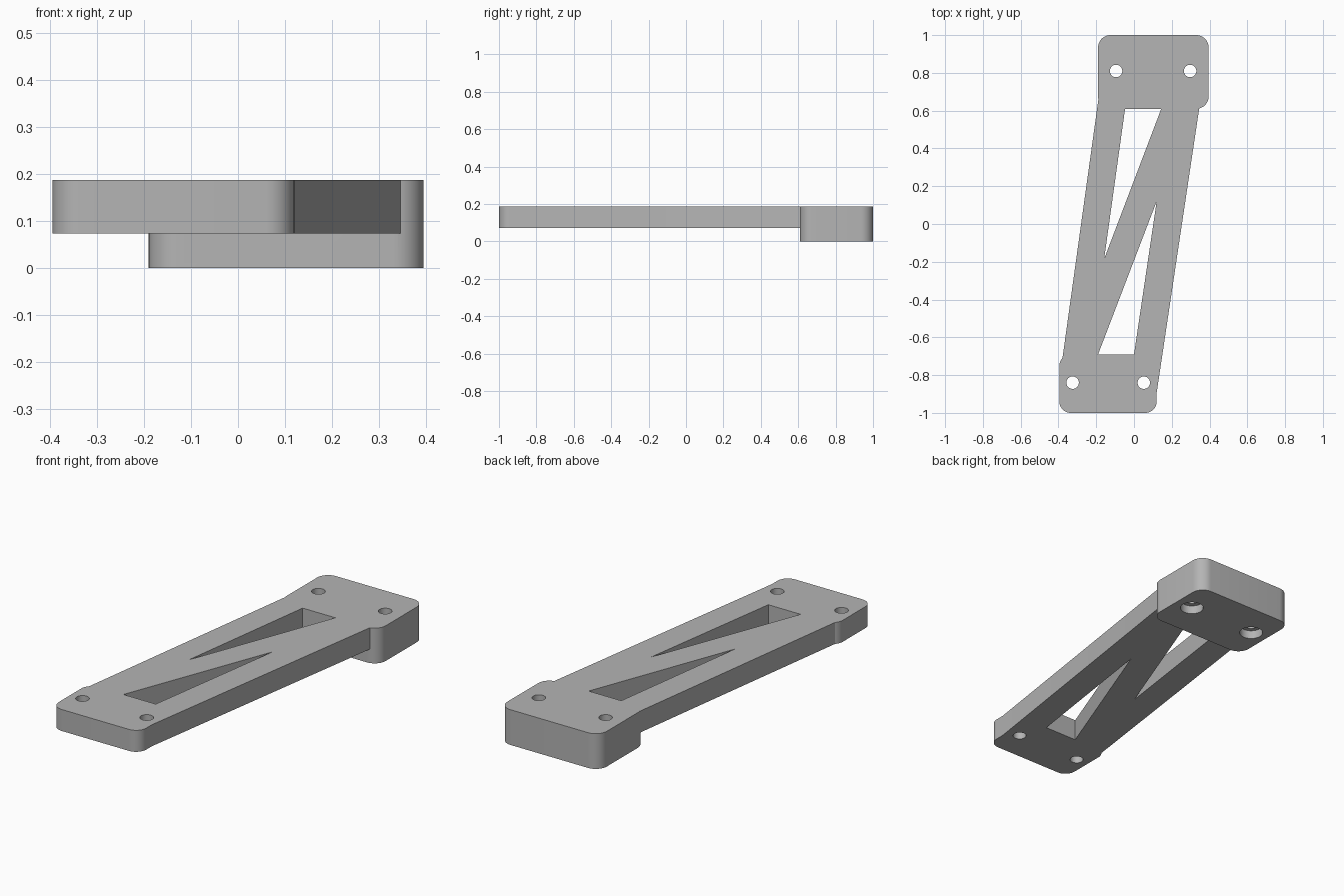
import bpy
import bmesh
from math import cos, sin, pi, radians
from mathutils import Vector

cube = bpy.data.objects.get("Cube")
if cube:
    bpy.data.objects.remove(cube, do_unlink=True)

TOP, ARM_BOTTOM = 0.187, 0.073
HOLE_RADIUS = 0.033

grey = bpy.data.materials.new("plain grey")
grey.use_nodes = True
COLOUR = (0.46, 0.46, 0.46, 1)
grey.diffuse_color = COLOUR
grey.node_tree.nodes["Principled BSDF"].inputs["Base Color"].default_value = COLOUR


def prism(name, outline, z0, z1):
    """Extrude a closed outline straight up from z0 to z1."""
    bm = bmesh.new()
    face = bm.faces.new([bm.verts.new((x, y, z0)) for x, y in outline])
    result = bmesh.ops.extrude_face_region(bm, geom=[face])
    moved = [v for v in result["geom"] if isinstance(v, bmesh.types.BMVert)]
    bmesh.ops.translate(bm, verts=moved, vec=(0, 0, z1 - z0))
    bmesh.ops.recalc_face_normals(bm, faces=bm.faces)
    mesh = bpy.data.meshes.new(name)
    bm.to_mesh(mesh)
    bm.free()
    mesh.materials.append(grey)
    obj = bpy.data.objects.new(name, mesh)
    bpy.context.collection.objects.link(obj)
    return obj


def arc(cx, cy, r, start, end, steps):
    return [(cx + r * cos(a), cy + r * sin(a))
            for a in (start + (end - start) * i / steps for i in range(steps + 1))]


def rounded_rect(x0, x1, y0, y1, r):
    corners = [(x1 - r, y1 - r), (x0 + r, y1 - r), (x0 + r, y0 + r), (x1 - r, y0 + r)]
    points = []
    for i, (cx, cy) in enumerate(corners):
        points += arc(cx, cy, r, i * pi / 2, (i + 1) * pi / 2, 10)
    return points


def circle(x, y, r):
    return arc(x, y, r, 0, 2 * pi, 32)[:-1]


def combine(target, other, operation):
    """Apply a boolean and throw the second shape away."""
    mod = target.modifiers.new("combine", 'BOOLEAN')
    mod.operation, mod.solver, mod.object = operation, 'EXACT', other
    bpy.context.view_layer.objects.active = target
    bpy.ops.object.modifier_apply(modifier=mod.name)
    bpy.data.objects.remove(other, do_unlink=True)


# Slanted arm
bracket = prism("bracket_arm", [(-0.38, -0.72), (-0.3, -0.9), (0.119, -0.9),
                                (0.345, 0.61), (0.358, 0.7), (-0.183, 0.7)],
                ARM_BOTTOM, TOP)

# Triangular windows, run slightly into the end pieces that close them
windows = [((-0.158, -0.185), (-0.047, 0.612), (0.145, 0.612)),
           ((0.12, 0.12), (-0.19, -0.69), (0.0, -0.69))]
for apex, a, b in windows:
    apex, a, b = Vector(apex), Vector(a), Vector(b)
    shape = [apex, apex.lerp(a, 1.04), apex.lerp(b, 1.04)]
    combine(bracket, prism("window_cutter", shape, -0.1, 0.3), 'DIFFERENCE')

# Thin front pad and thick rear block
pad = prism("front_pad", rounded_rect(-0.395, 0.12, -1, -0.69, 0.06), ARM_BOTTOM, TOP)
block = prism("rear_block", rounded_rect(-0.19, 0.395, 0.61, 1, 0.065), 0, TOP)
combine(bracket, pad, 'UNION')
combine(bracket, block, 'UNION')

# Screw holes, with wider counterbores under the rear block
for x, y in [(-0.325, -0.84), (0.052, -0.84), (-0.095, 0.81), (0.297, 0.81)]:
    combine(bracket, prism("hole_cutter", circle(x, y, HOLE_RADIUS), -0.1, 0.3), 'DIFFERENCE')
    if y > 0:
        combine(bracket, prism("counterbore_cutter", circle(x, y, 0.058), -0.1, 0.045),
                'DIFFERENCE')

# Smooth rounded corners, crisp edges
bracket.name = "bracket"
bpy.ops.object.select_all(action='DESELECT')
bracket.select_set(True)
bpy.context.view_layer.objects.active = bracket
bpy.ops.object.shade_smooth_by_angle(angle=radians(25))
